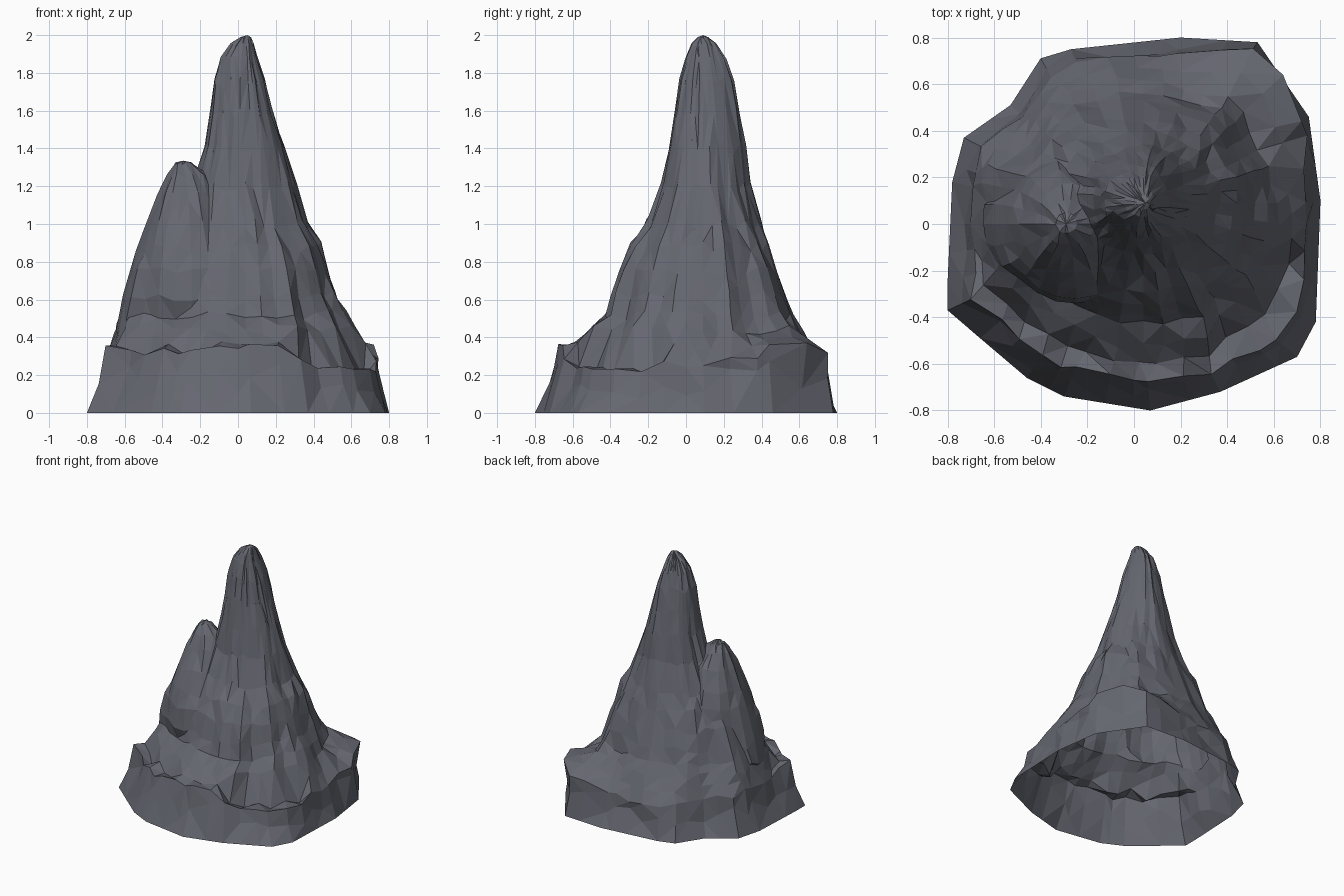
import bpy, bmesh, math, random
from mathutils import Vector, noise

if "Cube" in bpy.data.objects:
    bpy.data.objects.remove(bpy.data.objects["Cube"])

random.seed(4)
SEG = 40

stone = bpy.data.materials.new("slate grey")
stone.diffuse_color = (0.13, 0.135, 0.162, 1)
stone.use_nodes = True
stone.node_tree.nodes["Principled BSDF"].inputs["Base Color"].default_value = stone.diffuse_color

# ground outline seen from the top
OUTLINE = [(.8, .1), (.75, .46), (.53, .78), (.2, .8), (-.27, .75), (-.4, .71), (-.53, .51),
           (-.73, .37), (-.78, .18), (-.8, -.25), (-.8, -.37), (-.46, -.66), (-.3, -.74),
           (.07, -.8), (.37, -.72), (.7, -.57), (.78, -.42)]
# broken ledge round the foot: degrees, height, share of the outline radius
LEDGE = [(0, .27, .92), (22, .29, .95), (45, .36, 1.0), (62, .32, .94), (90, .24, .92), (120, .28, .91),
         (150, .3, .90), (180, .3, .88), (205, .33, .86), (235, .33, .85), (265, .36, .85),
         (290, .33, .88), (313, .24, .88), (330, .21, .9), (345, .25, .93), (360, .27, .92)]


def lookup(table, x):
    """Straight-line reading of a table."""
    for lo, hi in zip(table, table[1:]):
        if x <= hi[0]:
            t = (x - lo[0]) / (hi[0] - lo[0])
            return [a + (b - a) * t for a, b in zip(lo[1:], hi[1:])]
    return table[-1][1:]


def outline_point(a):
    """Where a ray from the middle meets the ground outline, snapped to its corners."""
    d = Vector((math.cos(a), math.sin(a)))
    near = max((Vector(p) for p in OUTLINE), key=lambda p: p.normalized().dot(d))
    if near.normalized().dot(d) > math.cos(math.pi / SEG):
        return near
    for i, p in enumerate(OUTLINE):
        p, q = Vector(p), Vector(OUTLINE[(i + 1) % len(OUTLINE)])
        e = q - p
        den = d.x * e.y - d.y * e.x
        if abs(den) < 1e-9:
            continue
        t = (p.x * e.y - p.y * e.x) / den
        s = (p.x * d.y - p.y * d.x) / den
        if t > 0 and -1e-6 <= s <= 1 + 1e-6:
            return d * t
    return d * .78


def oval_ring(section, cx, cy, rough, seg):
    """Uneven oval reaching the four extents, with vertical fluting."""
    z, x0, x1, y0, y1 = section
    ring = []
    for i in range(seg):
        a = 2 * math.pi * i / seg
        c, s = math.cos(a), math.sin(a)
        f = 1 + noise.noise(Vector((c * 4, s * 4, z * 1.5 + 5))) * rough
        if c > 0:                                   # soft ridges down both right-hand corners
            f += .07 * abs(2 * c * s) * max(0, 1 - abs(z - .8) / .5)
        rx = (x1 - cx) if c > 0 else (cx - x0)
        ry = (y1 - cy) if s > 0 else (cy - y0)
        dz = random.uniform(-.08, .08) * min(.35, rx + ry)
        ring.append((cx + c * rx * f, cy + s * ry * f, z + dz))
    return ring


def loft(name, rings, apex):
    bm = bmesh.new()
    rows = [[bm.verts.new(p) for p in r] for r in rings]
    n = len(rings[0])
    for lo, hi in zip(rows, rows[1:]):
        for i in range(n):
            j = (i + 1) % n
            bm.faces.new((lo[i], lo[j], hi[j], hi[i]))
    top = bm.verts.new(apex)
    for i in range(n):
        bm.faces.new((rows[-1][i], rows[-1][(i + 1) % n], top))
    bm.faces.new(rows[0][::-1])
    bmesh.ops.triangulate(bm, faces=[f for f in bm.faces if len(f.verts) == 4])
    me = bpy.data.meshes.new(name)
    bm.to_mesh(me)
    bm.free()
    me.materials.append(stone)
    ob = bpy.data.objects.new(name, me)
    bpy.context.collection.objects.link(ob)
    return ob


# main spire sections: z, left, right, front, back
SPIRE = [(.44, -.64, .61, -.52, .61), (.52, -.61, .57, -.42, .555), (.62, -.57, .52, -.385, .525),
         (.75, -.52, .48, -.34, .48), (.88, -.45, .435, -.285, .43), (1.0, -.36, .365, -.21, .39),
         (1.2, -.24, .31, -.13, .335), (1.4, -.175, .25, -.09, .315), (1.6, -.145, .19, -.055, .28),
         (1.75, -.13, .147, -.03, .25), (1.87, -.095, .105, .0, .21), (1.95, -.04, .085, .03, .16),
         (1.985, .01, .07, .06, .125)]
body = [oval_ring(s, .04, .09, .1, SEG) for s in SPIRE]

# rocky skirt: steep wall up to the broken ledge, then in to the spire
skirt = [[], [], [], []]
for i in range(SEG):
    a = 2 * math.pi * i / SEG
    p = outline_point(a)
    z, f = lookup(LEDGE, math.degrees(a))
    z += random.uniform(-.03, .03)
    f += random.uniform(-.025, .02)
    rim = Vector((p.x * f, p.y * f, z))
    foot = Vector((p.x, p.y, 0))
    skirt[0].append(foot)
    mid = foot.lerp(rim, random.uniform(.3, .8))
    mid.xy *= random.uniform(.96, 1)
    skirt[1].append(mid)
    skirt[2].append(rim)
    step = rim.lerp(Vector(body[0][i]), .5)
    if 195 < math.degrees(a) < 345:                 # flatter shelf along the front
        step.z = z + random.uniform(-.04, .03)
    skirt[3].append(step)
spire = loft("rock_spire", skirt + body, (.05, .09, 2))

# lower shoulder peak on the left
SHOULDER = [(.3, -.5, 0, -.22, .2), (.45, -.645, 0, -.28, .28), (.6, -.61, 0, -.33, .30),
            (.75, -.575, 0, -.31, .29), (.87, -.535, -.0, -.27, .27), (1.0, -.49, -.05, -.21, .23),
            (1.15, -.425, -.1, -.14, .17), (1.26, -.375, -.17, -.09, .1), (1.32, -.335, -.245, -.04, .05)]
shoulder = loft("shoulder_peak", [oval_ring(s, -.29, 0, .1, 22) for s in SHOULDER], (-.29, 0, 1.335))

# merge the peaks into one rock
mod = spire.modifiers.new("merge", 'BOOLEAN')
mod.operation = 'UNION'
mod.solver = 'EXACT'
mod.object = shoulder
bpy.context.view_layer.objects.active = spire
bpy.ops.object.modifier_apply(modifier=mod.name)
bpy.data.objects.remove(shoulder)

# open underside
bm = bmesh.new()
bm.from_mesh(spire.data)
under = [f for f in bm.faces if all(v.co.z < .001 for v in f.verts)]
bmesh.ops.delete(bm, geom=under, context='FACES')
bm.to_mesh(spire.data)
bm.free()

# irregular larger facets
dec = spire.modifiers.new("facets", 'DECIMATE')
dec.ratio = .75
